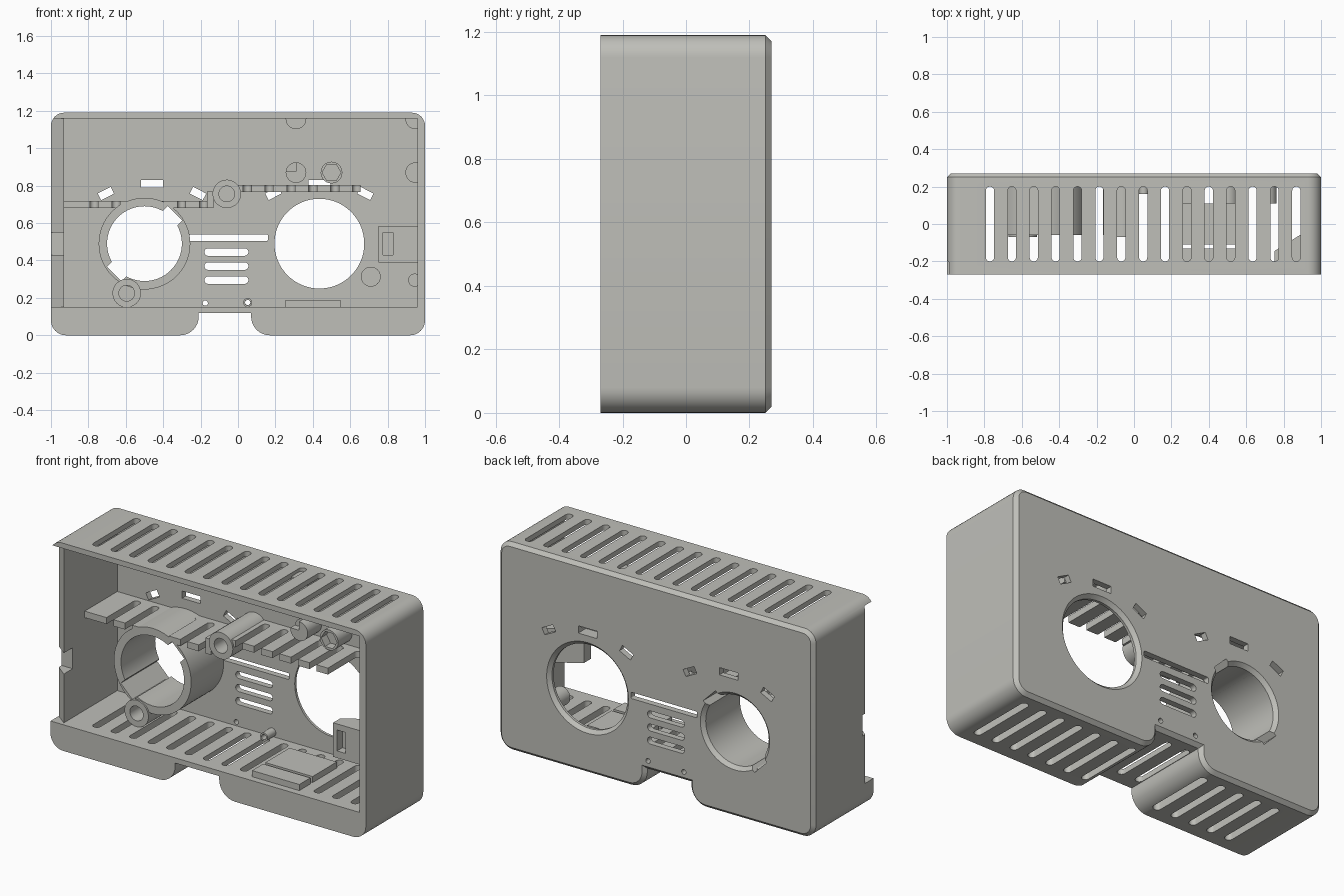
import bpy, bmesh, math
from mathutils import Vector, Matrix

if "Cube" in bpy.data.objects:
    bpy.data.objects.remove(bpy.data.objects["Cube"])

grey = bpy.data.materials.new("warm grey plastic")
grey.diffuse_color = (0.52, 0.52, 0.485, 1)
grey.use_nodes = True
grey.node_tree.nodes["Principled BSDF"].inputs["Base Color"].default_value = grey.diffuse_color


def finish(bm, name):
    bmesh.ops.recalc_face_normals(bm, faces=bm.faces)
    me = bpy.data.meshes.new(name)
    bm.to_mesh(me)
    bm.free()
    me.materials.append(grey)
    ob = bpy.data.objects.new(name, me)
    bpy.context.collection.objects.link(ob)
    return ob


def rounded(corners, seg=8):
    """Outline from (a, b, radius) right-angle corners."""
    out, n = [], len(corners)
    for i, (a, b, r) in enumerate(corners):
        p = Vector((a, b))
        if r == 0:
            out.append(p)
            continue
        u = (Vector(corners[i - 1][:2]) - p).normalized()
        v = (Vector(corners[(i + 1) % n][:2]) - p).normalized()
        c = p + r * (u + v)
        for k in range(seg + 1):
            t = math.pi / 2 * k / seg
            out.append(c - r * (v * math.cos(t) + u * math.sin(t)))
    return out


def rect(cx, cy, w, h, r=0.0, angle=0.0):
    r = min(r, min(w, h) / 2 * 0.995)
    pts = rounded([(sx * w / 2, sy * h / 2, r) for sx, sy in ((-1, -1), (1, -1), (1, 1), (-1, 1))])
    rot = Matrix.Rotation(math.radians(angle), 2)
    return [rot @ p + Vector((cx, cy)) for p in pts]


def circle(cx, cz, r, n=64):
    return [(cx + r * math.cos(2 * math.pi * i / n), cz + r * math.sin(2 * math.pi * i / n)) for i in range(n)]


def prism(name, pts, lo, hi, axis="y", chamfer=0.0, end=None):
    """Extrude an outline along y (outline in x,z) or z (outline in x,y)."""
    bm = bmesh.new()
    put = (lambda p, h: (p[0], h, p[1])) if axis == "y" else (lambda p, h: (p[0], p[1], h))
    a = [bm.verts.new(put(p, lo)) for p in pts]
    b = [bm.verts.new(put(p, hi)) for p in (end or pts)]
    bm.faces.new(a)
    top = bm.faces.new(b)
    for i in range(len(a)):
        j = (i + 1) % len(a)
        bm.faces.new((a[i], a[j], b[j], b[i]))
    bmesh.ops.recalc_face_normals(bm, faces=bm.faces)
    if chamfer:
        bmesh.ops.bevel(bm, geom=list(top.edges), offset=chamfer, segments=1, affect='EDGES')
    return finish(bm, name)


def box(name, x0, x1, y0, y1, z0, z1):
    return prism(name, [(x0, z0), (x1, z0), (x1, z1), (x0, z1)], y0, y1)


def boolean(ob, cutters, op='DIFFERENCE'):
    bpy.context.view_layer.objects.active = ob
    for c in cutters:
        m = ob.modifiers.new("cut", 'BOOLEAN')
        m.operation, m.solver, m.object = op, 'EXACT', c
        bpy.ops.object.modifier_apply(modifier=m.name)
    return ob


helpers = []


def helper(ob):
    ob.hide_render = True
    helpers.append(ob)
    return ob


# Shared cutters: vent slots, round openings, keyway
SLOT_X = [-0.77 + 0.117 * k for k in range(15)]
slots = [helper(prism("slot_cutter", rect(x, 0, 0.044, 0.4, 0.022), -0.1, 1.3, "z")) for x in SLOT_X]
LX, RX, HZ = -0.5, 0.435, 0.49
left_hole = helper(prism("left_hole_cutter", circle(LX, HZ, 0.2), -0.3, 0.3))
keyway = helper(prism("keyway_cutter", rect(LX, HZ, 0.46, 0.11, 0, 45), -0.3, 0.3))

# Housing shell, open at the front
shell = prism("housing", rounded([
    (-1, 0, 0.08), (-0.21, 0, 0.1), (-0.21, 0.12, 0), (0.07, 0.12, 0),
    (0.07, 0, 0.1), (1, 0, 0.08), (1, 1.19, 0.07), (-1, 1.19, 0.07)]), -0.27, 0.27, chamfer=0.02)
cuts = [box("cavity_cutter", -0.93, 0.96, -0.4, 0.235, 0.15, 1.16)]
# Slanted front edge and latch notch of the left wall
cuts.append(prism("left_edge_cutter", [(-1.05, -0.4), (-0.9, -0.4), (-0.9, -0.25), (-0.93, -0.25),
                                       (-1, -0.195), (-1.05, -0.195)], 0.15, 1.16, "z"))
cuts.append(box("notch_cutter", -1.1, -0.9, -0.4, -0.17, 0.43, 0.55))
# Round openings with flared rims at the back
cuts.append(prism("right_hole_cutter", circle(RX, HZ, 0.24), 0.1, 0.3))
for x, r in ((LX, 0.2), (RX, 0.24)):
    cuts.append(prism("rim_cutter", circle(x, HZ, r - 0.005), 0.245, 0.275, end=circle(x, HZ, r + 0.025)))
# Centre grille, pin holes and small windows
cuts.append(prism("grille_cutter", rect(-0.05, 0.522, 0.42, 0.036, 0.008), 0.1, 0.3))
for z in (0.445, 0.37, 0.295):
    cuts.append(prism("grille_cutter", rect(-0.062, z, 0.235, 0.04, 0.02), 0.1, 0.3))
for x, z in ((-0.175, 0.172), (0.052, 0.175)):
    cuts.append(prism("pin_cutter", circle(x, z, 0.014, 20), 0.1, 0.3))
for cx in (-0.46, RX):
    cuts.append(prism("window_cutter", rect(cx, 0.81, 0.118, 0.042), 0.1, 0.3))
    for s in (-1, 1):
        cuts.append(prism("window_cutter", rect(cx + s * 0.246, 0.758, 0.078, 0.04, 0, -s * 27), 0.1, 0.3))
boolean(shell, [helper(c) for c in cuts] + slots + [left_hole, keyway])
parts = [shell]

# Round socket with keyway
tube = prism("socket_tube", circle(LX, HZ, 0.245), -0.06, 0.238)
parts.append(boolean(tube, [left_hole, keyway]))

# Screw bosses with blind holes
for name, x, z in (("upper_screw_boss", -0.06, 0.756), ("lower_screw_boss", -0.595, 0.225)):
    boss = prism(name, circle(x, z, 0.076, 40), -0.07, 0.238)
    drill = helper(prism("drill_cutter", circle(x, z, 0.042, 32), -0.2, 0.12))
    parts.append(boolean(boss, [drill, left_hole]))

# Toothed shelves
left_shelf = box("left_shelf", -0.935, -0.14, -0.06, 0.238, 0.681, 0.718)
parts.append(boolean(left_shelf, slots[:6] + [left_hole, keyway]))
right_shelf = box("right_shelf", 0.0, 0.655, -0.06, 0.238, 0.767, 0.804)
window_gap = helper(box("window_gap_cutter", 0.375, 0.495, 0.2, 0.3, 0.789, 0.831))
parts.append(boolean(right_shelf, slots[7:13] + [window_gap]))
parts.append(box("shelf_link", -0.165, -0.13, -0.06, 0.238, 0.681, 0.77))

# Locating posts, trimmed where they meet the walls
limit = helper(box("post_limit", -0.95, 0.975, -0.2, 0.25, 0.1, 1.17))
for i, (x, z, r) in enumerate(((0.31, 0.87, 0.055), (0.5, 0.87, 0.058), (0.31, 1.157, 0.055),
                               (0.95, 0.87, 0.055), (0.95, 1.157, 0.055),
                               (0.71, 0.313, 0.053), (0.945, 0.295, 0.035))):
    post = prism("post_%d" % (i + 1), circle(x, z, r, 32), 0.11, 0.238)
    boolean(post, [limit], 'INTERSECT')
    if i == 1:
        boolean(post, [helper(prism("hex_cutter", circle(x, z, 0.05, 6), 0.0, 0.16))])
    if i == 0:
        boolean(post, [helper(box("step_cutter", x - 0.1, x, 0.0, 0.15, z + 0.005, z + 0.1))])
    parts.append(post)
pin = prism("pin_boss", circle(0.052, 0.175, 0.024, 24), 0.16, 0.238)
parts.append(boolean(pin, [helper(prism("pin_bore", circle(0.052, 0.175, 0.0145, 20), 0.1, 0.3))]))

# Floor blocks and latch block on the right wall
parts.append(box("floor_block_front", 0.25, 0.55, -0.23, -0.13, 0.145, 0.185))
parts.append(box("floor_block_rear", 0.25, 0.55, -0.11, 0.11, 0.145, 0.185))
latch = prism("latch_block", [(0.75, -0.145), (0.75, -0.21), (0.965, -0.21), (0.965, -0.01)], 0.39, 0.585, "z")
parts.append(boolean(latch, [helper(box("latch_cutter", 0.775, 0.83, -0.3, -0.16, 0.43, 0.55))]))

# Remove cutters, shade curved faces smooth
for c in helpers:
    bpy.data.objects.remove(c)
bpy.ops.object.select_all(action='DESELECT')
for p in parts:
    p.select_set(True)
bpy.context.view_layer.objects.active = shell
bpy.ops.object.shade_smooth_by_angle(angle=math.radians(30))
